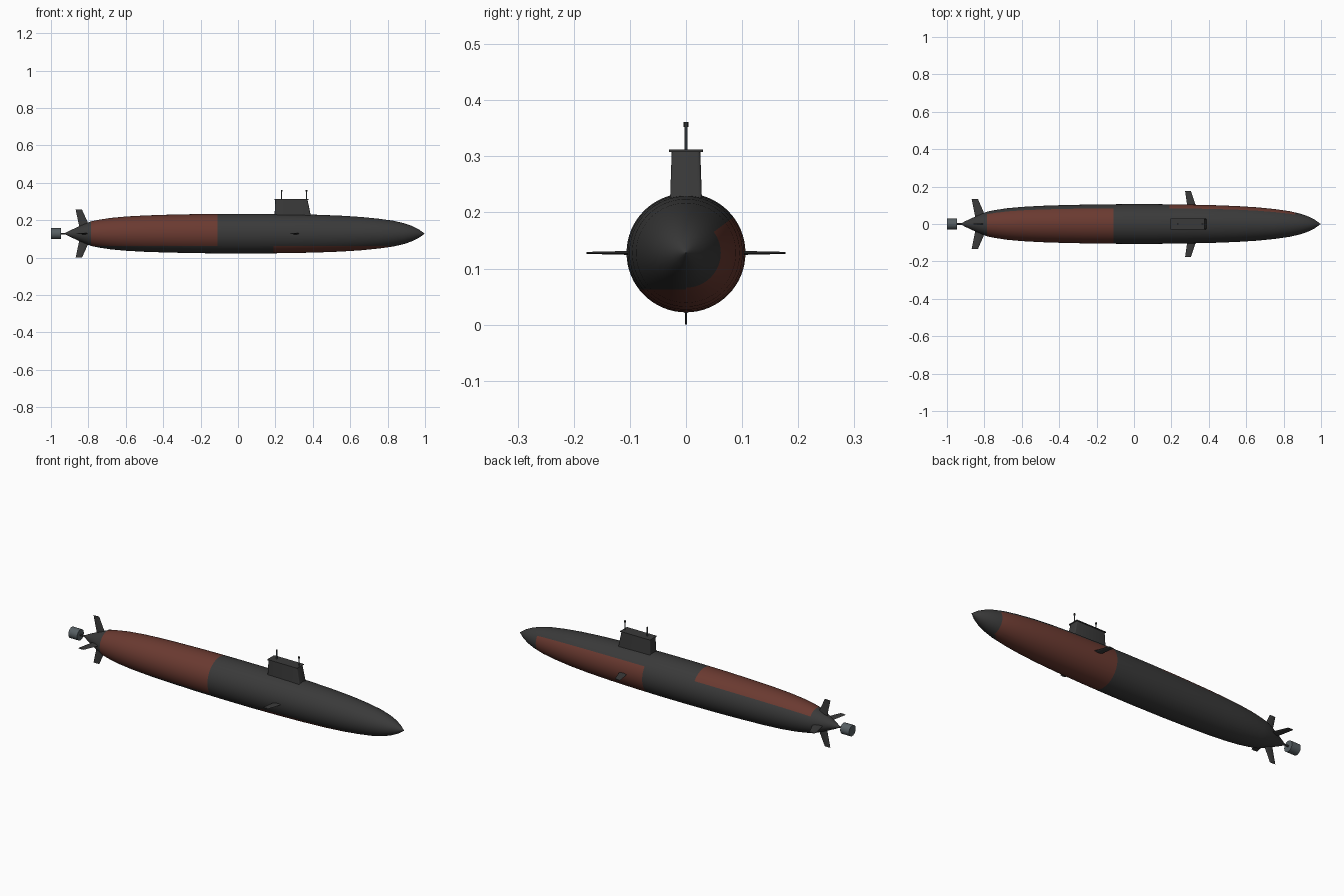
import bpy, bmesh, math
from mathutils import Vector, Matrix

if "Cube" in bpy.data.objects:
    bpy.data.objects.remove(bpy.data.objects["Cube"])

AXIS_Z = 0.128


def material(name, rgb):
    m = bpy.data.materials.new(name)
    m.diffuse_color = (*rgb, 1)
    m.use_nodes = True
    m.node_tree.nodes["Principled BSDF"].inputs["Base Color"].default_value = m.diffuse_color
    return m


DARK = material("dark_grey", (0.042, 0.042, 0.042))
RED = material("hull_red", (0.145, 0.042, 0.030))
STEEL = material("steel_grey", (0.095, 0.115, 0.125))


def finish(name, bm, mats, smooth=True):
    bmesh.ops.recalc_face_normals(bm, faces=bm.faces[:])
    me = bpy.data.meshes.new(name)
    bm.to_mesh(me)
    bm.free()
    ob = bpy.data.objects.new(name, me)
    bpy.context.collection.objects.link(ob)
    for m in mats:
        me.materials.append(m)
    if smooth:
        bpy.ops.object.select_all(action='DESELECT')
        ob.select_set(True)
        bpy.context.view_layer.objects.active = ob
        bpy.ops.object.shade_smooth_by_angle(angle=math.radians(35))
    return ob


def skin(bm, rings):
    """Join a list of equal-length vertex rings with quads."""
    for a, b in zip(rings, rings[1:]):
        for i in range(len(a)):
            j = (i + 1) % len(a)
            bm.faces.new((a[i], a[j], b[j], b[i]))


def lathe(bm, profile, sides):
    """Revolve (x, radius) points about the hull axis."""
    rings = []
    for x, r in profile:
        ring = []
        for k in range(sides):
            t = 2 * math.pi * k / sides
            ring.append(bm.verts.new((x, r * math.cos(t), AXIS_Z + r * math.sin(t))))
        rings.append(ring)
    skin(bm, rings)
    bm.faces.new(rings[0])
    bm.faces.new(rings[-1])


def cylinder(name, start, end, r, mat, sides=16):
    bm = bmesh.new()
    a, b = Vector(start), Vector(end)
    rot = (b - a).to_track_quat('Z', 'Y').to_matrix().to_4x4()
    bmesh.ops.create_cone(bm, cap_ends=True, segments=sides, radius1=r, radius2=r,
                          depth=(b - a).length,
                          matrix=Matrix.Translation((a + b) / 2) @ rot)
    return finish(name, bm, [mat])


# Hull: spindle of revolution, cut along the edges of the red paint
bm = bmesh.new()
lathe(bm, [(-0.928, 0.0015), (-0.90, 0.016), (-0.85, 0.039), (-0.785, 0.066),
           (-0.74, 0.075), (-0.68, 0.084), (-0.60, 0.0915), (-0.50, 0.097),
           (-0.38, 0.101), (-0.22, 0.1045), (-0.05, 0.106), (0.12, 0.106),
           (0.28, 0.104), (0.42, 0.101), (0.55, 0.096), (0.66, 0.089),
           (0.75, 0.080), (0.83, 0.069), (0.89, 0.055), (0.93, 0.041),
           (0.965, 0.024), (0.997, 0.001)], 64)
EDGE = math.radians(37)       # upper paint edge, an angle on the back side
LOW = 0.063                   # lower paint edge on the front side
edge_n = Vector((0, -math.sin(EDGE), math.cos(EDGE)))
axis = Vector((0, 0, AXIS_Z))
cuts = [((x, 0, 0), (1, 0, 0)) for x in (-0.785, -0.11, 0.19, 0.86)]
cuts += [((0, 0, LOW), (0, 0, 1)), (axis, edge_n)]
for co, no in cuts:
    bmesh.ops.bisect_plane(bm, geom=bm.verts[:] + bm.edges[:] + bm.faces[:],
                           dist=1e-5, plane_co=co, plane_no=no)
for f in bm.faces:
    c = f.calc_center_median()
    upper_front = (c - axis).dot(edge_n) > 0 and c.z > LOW
    if c.y < 0:
        upper_front = c.z > LOW
    aft = -0.785 < c.x < -0.11 and upper_front
    fore = 0.19 < c.x < 0.86 and not upper_front
    f.material_index = 1 if aft or fore else 0
finish("hull", bm, [DARK, RED])


# Sail: tapered block with softened upright edges
def block(name, levels, bevel):
    """levels: (z, x0, x1, half_width)"""
    bm = bmesh.new()
    rings = [[bm.verts.new(p) for p in ((x0, -w, z), (x1, -w, z), (x1, w, z), (x0, w, z))]
             for z, x0, x1, w in levels]
    skin(bm, rings)
    bm.faces.new(rings[0])
    bm.faces.new(rings[-1])
    if bevel:
        ups = [e for e in bm.edges
               if abs(e.verts[0].co.z - e.verts[1].co.z) > 0.001]
        bmesh.ops.bevel(bm, geom=ups, offset=bevel, segments=3, profile=0.5,
                        affect='EDGES')
    return finish(name, bm, [DARK])


block("sail", [(0.19, 0.194, 0.396, 0.0295), (0.308, 0.199, 0.372, 0.0255)], 0.005)
block("sail_cap", [(0.308, 0.196, 0.376, 0.030), (0.312, 0.196, 0.376, 0.030)], 0.003)

# Masts with small heads
for name, x in (("aft_mast", 0.233), ("fore_mast", 0.366)):
    cylinder(name, (x, 0, 0.305), (x, 0, 0.354), 0.0028, STEEL, 10)
    cylinder(name + "_head", (x, 0, 0.352), (x, 0, 0.361), 0.0045, DARK, 10)


# Fins: thin lozenge-section blades, pointing outward at an angle round the hull
def fin(name, root, tip, angle, thick):
    bm = bmesh.new()
    out = Vector((0, math.cos(angle), math.sin(angle)))
    side = Vector((0, -math.sin(angle), math.cos(angle)))
    rings = []
    for (x0, x1, r), t in ((root, thick), (tip, thick * 0.45)):
        pts = ((x0, 0), (x0 + (x1 - x0) * 0.35, -t), (x0 + (x1 - x0) * 0.75, -t),
               (x1, 0), (x0 + (x1 - x0) * 0.75, t), (x0 + (x1 - x0) * 0.35, t))
        rings.append([bm.verts.new(axis + Vector((x, 0, 0)) + out * r + side * s)
                      for x, s in pts])
    skin(bm, rings)
    bm.faces.new(rings[0])
    bm.faces.new(rings[-1])
    return finish(name, bm, [DARK], smooth=False)


for k, place in enumerate(("back", "top", "front", "bottom")):
    a = k * math.pi / 2
    span = 0.133 if k % 2 == 0 else 0.128
    fin(place + "_tail_fin", (-0.845, -0.785, 0.02), (-0.868, -0.834, span), a, 0.004)
    if k % 2 == 0:
        fin(place + "_bow_plane", (0.287, 0.337, 0.08), (0.273, 0.304, 0.177), a, 0.004)

# Propulsor
cylinder("shaft", (-0.96, 0, AXIS_Z), (-0.91, 0, AXIS_Z), 0.0045, DARK, 12)
cylinder("propulsor", (-1.0, 0, AXIS_Z), (-0.947, 0, AXIS_Z), 0.029, STEEL, 24)
